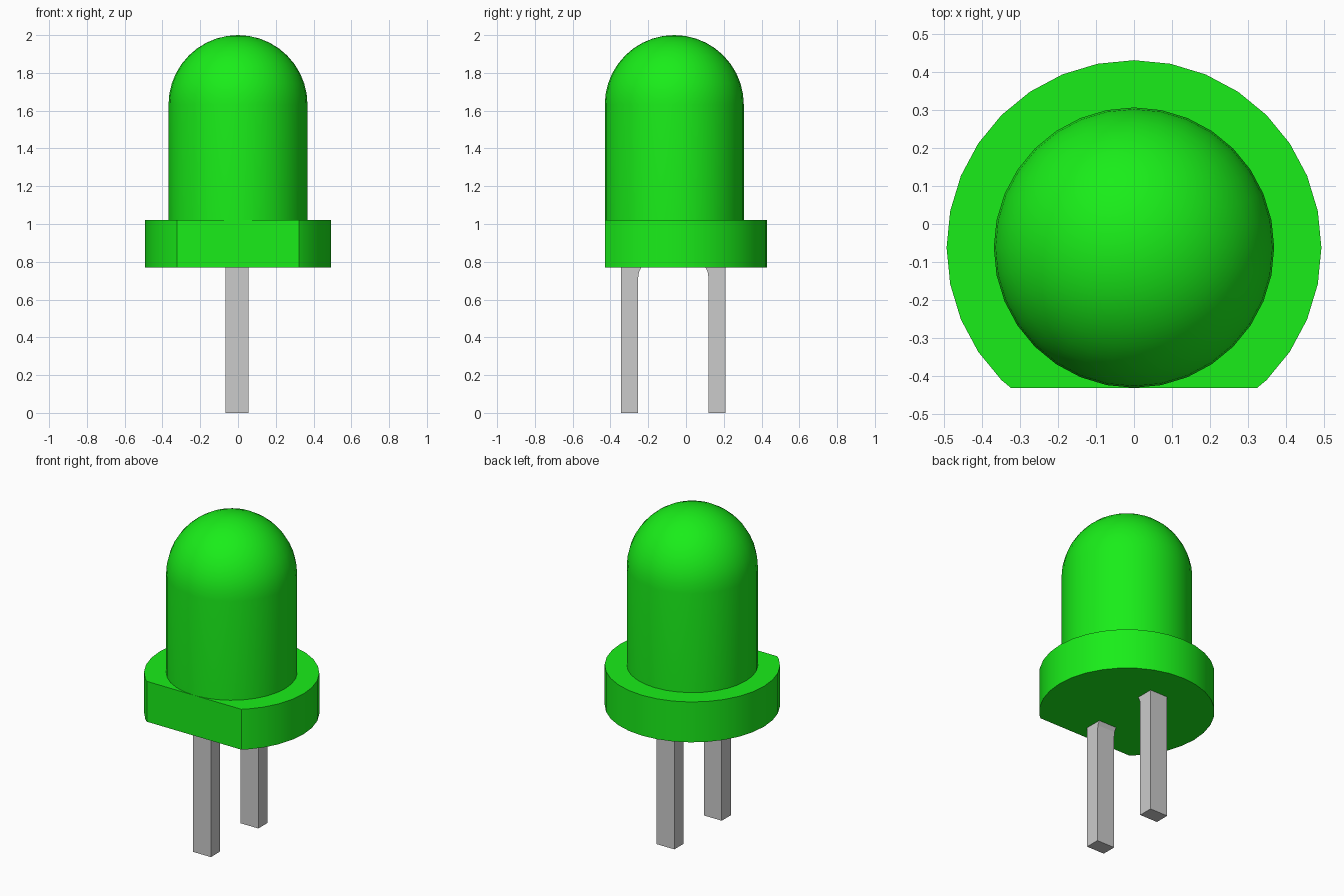
import bpy, bmesh, math
from mathutils import Vector

if "Cube" in bpy.data.objects:
    bpy.data.objects.remove(bpy.data.objects["Cube"])

CY = -0.062          # axis of the round body
FLAT_Y = -0.43       # flat side of the flange
SIDES = 32

green = bpy.data.materials.new("green_plastic")
green.diffuse_color = (0.01, 0.85, 0.01, 1)
green.use_nodes = True
green.node_tree.nodes["Principled BSDF"].inputs["Base Color"].default_value = green.diffuse_color


def finish(name, bm, mat=None, smooth=False):
    bmesh.ops.recalc_face_normals(bm, faces=bm.faces[:])
    me = bpy.data.meshes.new(name)
    bm.to_mesh(me)
    bm.free()
    ob = bpy.data.objects.new(name, me)
    bpy.context.collection.objects.link(ob)
    if mat:
        me.materials.append(mat)
    if smooth:
        bpy.ops.object.select_all(action='DESELECT')
        ob.select_set(True)
        bpy.context.view_layer.objects.active = ob
        bpy.ops.object.shade_smooth_by_angle(angle=math.radians(30))
    return ob


def extrude_face(bm, points, offset):
    face = bm.faces.new([bm.verts.new(p) for p in points])
    ext = bmesh.ops.extrude_face_region(bm, geom=[face])
    moved = [g for g in ext["geom"] if isinstance(g, bmesh.types.BMVert)]
    bmesh.ops.translate(bm, verts=moved, vec=Vector(offset))


# Flange: round disc with one side cut flat
R, Z0, Z1 = 0.492, 0.77, 1.02
bm = bmesh.new()
ring = [(R * math.sin(2 * math.pi * i / SIDES),
         CY + R * math.cos(2 * math.pi * i / SIDES), Z0) for i in range(SIDES)]
extrude_face(bm, ring, (0, 0, Z1 - Z0))
cut = bmesh.ops.bisect_plane(bm, geom=bm.verts[:] + bm.edges[:] + bm.faces[:],
                             plane_co=(0, FLAT_Y, 0), plane_no=(0, -1, 0),
                             clear_outer=True)
bmesh.ops.holes_fill(bm, edges=[e for e in bm.edges if e.is_boundary], sides=0)
finish("flange", bm, green, smooth=True)

# Lens: cylinder with a hemispherical top, turned from a profile
r, top = 0.368, 2.0
arc = [(r * math.cos(a), top - r + r * math.sin(a))
       for a in (math.pi / 2 * i / 10 for i in range(10))]
profile = [(0, Z1 - 0.02), (r, Z1 - 0.02)] + arc + [(0, top)]
bm = bmesh.new()
vs = [bm.verts.new((0, CY + p, z)) for p, z in profile]
es = [bm.edges.new(pair) for pair in zip(vs, vs[1:])]
bmesh.ops.spin(bm, geom=vs + es, cent=(0, CY, 0), axis=(0, 0, 1),
               angle=2 * math.pi, steps=SIDES)
bmesh.ops.remove_doubles(bm, verts=bm.verts[:], dist=1e-4)
finish("lens", bm, green, smooth=True)

# Legs: square wires that flare inward where they meet the flange
leg_side = [(0.277, 0), (0.187, 0), (0.187, 0.71), (0.182, 0.745),
            (0.168, 0.775), (0.168, 0.79), (0.277, 0.79)]
for name, s in (("front_leg", -1), ("back_leg", 1)):
    bm = bmesh.new()
    extrude_face(bm, [(-0.067, CY - 0.005 + s * d, z) for d, z in leg_side],
                 (0.122, 0, 0))
    finish(name, bm)
